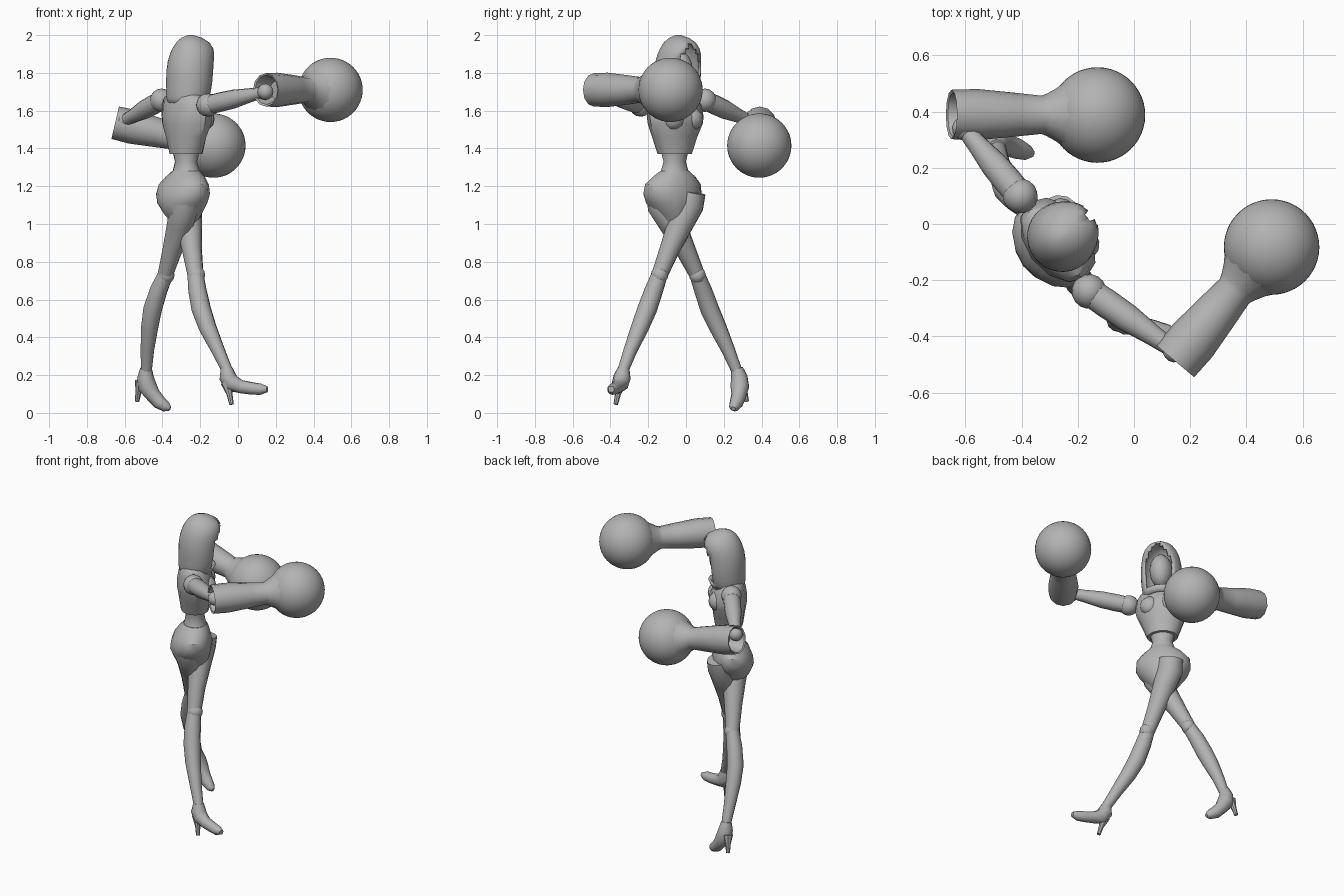
import bpy, bmesh, math
from mathutils import Vector

cube = bpy.data.objects.get("Cube")
if cube:
    bpy.data.objects.remove(cube, do_unlink=True)

GREY = (0.45, 0.45, 0.45, 1)
grey = bpy.data.materials.new("plain_grey")
grey.use_nodes = True
grey.diffuse_color = GREY
grey.node_tree.nodes["Principled BSDF"].inputs["Base Color"].default_value = GREY

# Body directions: the figure is turned towards FACING
FACING = Vector((0.8, 0.6, 0))
SIDE = Vector((0.6, -0.8, 0))
AXIS = Vector((-0.275, -0.06, 0))


def body(side, forward, z):
    return AXIS + SIDE * side + FACING * forward + Vector((0, 0, z))


def finish(name, bm, angle=35):
    bmesh.ops.recalc_face_normals(bm, faces=bm.faces)
    mesh = bpy.data.meshes.new(name)
    bm.to_mesh(mesh)
    bm.free()
    mesh.materials.append(grey)
    ob = bpy.data.objects.new(name, mesh)
    bpy.context.collection.objects.link(ob)
    bpy.ops.object.select_all(action='DESELECT')
    ob.select_set(True)
    bpy.context.view_layer.objects.active = ob
    bpy.ops.object.shade_smooth_by_angle(angle=math.radians(angle))
    return ob


def loft_mesh(rings, sides, across=SIDE, upright=False, caps=True):
    """Skin elliptical rings given as (centre, half width, half depth)."""
    bm = bmesh.new()
    centres = [Vector(r[0]) for r in rings]
    loops = []
    for i, (c, a, b) in enumerate(rings):
        t = centres[min(i + 1, len(rings) - 1)] - centres[max(i - 1, 0)]
        t = Vector((0, 0, 1)) if upright else t.normalized()
        u = (across - t * across.dot(t)).normalized()
        v = t.cross(u)
        loops.append([bm.verts.new(centres[i] + u * a * math.cos(k * math.tau / sides)
                                   + v * b * math.sin(k * math.tau / sides)) for k in range(sides)])
    for lo, hi in zip(loops, loops[1:]):
        for k in range(sides):
            n = (k + 1) % sides
            bm.faces.new((lo[k], lo[n], hi[n], hi[k]))
    if caps:
        bm.faces.new(loops[0])
        bm.faces.new(loops[-1])
    return bm


def limb(name, points, sides=12):
    return finish(name, loft_mesh([(p[:3], p[3], p[3]) for p in points], sides))


def body_loft(name, rows, sides=16):
    return finish(name, loft_mesh([(body(0, f, z), a, b) for z, f, a, b in rows], sides, upright=True))


def ball(name, centre, size, segments=16):
    bm = bmesh.new()
    bmesh.ops.create_uvsphere(bm, u_segments=segments, v_segments=segments // 2, radius=1)
    for v in bm.verts:
        v.co = Vector(centre) + SIDE * v.co.x * size[0] + FACING * v.co.y * size[1] + Vector((0, 0, v.co.z * size[2]))
    return finish(name, bm, 60)


# Torso: (height, forward offset, half width, half depth)
body_loft("corset", [(1.37, 0, .094, .085), (1.46, 0, .13, .098), (1.53, .005, .16, .115), (1.57, .005, .168, .115),
                     (1.63, -.005, .165, .095), (1.67, -.01, .145, .08), (1.70, -.01, .08, .06)], 12)
body_loft("waist", [(1.24, 0, .09, .08), (1.29, 0, .075, .065), (1.33, 0, .062, .057), (1.39, 0, .078, .07)])
body_loft("pelvis", [(1.28, 0, .082, .07), (1.25, -.005, .125, .09), (1.21, -.015, .165, .11), (1.16, -.02, .17, .125),
                     (1.11, -.025, .145, .125), (1.05, -.02, .09, .105), (0.98, -.01, .035, .05)])
body_loft("neck", [(1.65, 0, .06, .055), (1.71, 0, .045, .045), (1.78, .01, .045, .045)])
ball("head", body(0, .035, 1.81), (.07, .085, .11))

# Hood: an egg shaped shell with a pointed opening at the face
hood_rows = [(1.63, .005, .105, .10), (1.67, .012, .117, .112), (1.71, .018, .122, .118), (1.76, .022, .125, .122),
             (1.81, .025, .125, .124), (1.86, .032, .12, .124), (1.90, .04, .112, .12), (1.93, .045, .1, .112),
             (1.96, .045, .08, .093), (1.985, .038, .05, .06), (2.0, .03, .012, .015)]
bm = loft_mesh([(body(0, f, z), a, b) for z, f, a, b in hood_rows], 32, upright=True, caps=False)
bm.faces.new([v for v in bm.verts if v.co.z > 1.995])
opening = []
for face in bm.faces:
    p = face.calc_center_median() - AXIS
    arch = .085 * min(1, (1.965 - p.z) / .13)
    if p.dot(FACING) > .06 and abs(p.dot(SIDE)) < arch and p.z > 1.67:
        opening.append(face)
bmesh.ops.delete(bm, geom=opening, context='FACES')
hood = finish("hood", bm, 50)
shell = hood.modifiers.new("thickness", 'SOLIDIFY')
shell.thickness = .014
shell.offset = -1

# Bust
for label, s in (("left", -1), ("right", 1)):
    ball("bust_" + label, body(s * .062, .072, 1.555), (.062, .055, .06), 12)

# Arms: shoulder, elbow, gauntlet start and ball hand
arms = {
    "right": ((-.16, -.24, 1.63), (.145, -.45, 1.70), (.15, -.485, 1.71), (.49, -.082, 1.71)),
    "left": ((-.405, .10, 1.655), (-.605, .34, 1.545), (-.645, .39, 1.535), (-.13, .388, 1.415)),
}
for label, (shoulder, elbow, start, hand) in arms.items():
    sh, el, st, ha = (Vector(p) for p in (shoulder, elbow, start, hand))
    ball(label + "_shoulder", sh, (.062, .062, .062))
    path = [(0, .05), (.2, .052), (.45, .05), (.75, .037), (1, .03)]
    limb(label + "_upper_arm", [(*sh.lerp(el, t), r) for t, r in path])
    ball(label + "_elbow", el, (.043, .043, .043))
    # Hollow gauntlet flaring into the hand
    d = (ha - st).normalized()
    length = (ha - st).length
    cuff = [(.09, .05), (.0, .078), (-.005, .088), (.09, .091), (length - .30, .078),
            (length - .205, .068), (length - .185, .076), (length - .15, .095), (length - .12, .118)]
    rings = [(st + d * t, r, r) for t, r in cuff]
    up = Vector((0, 0, 1))
    bm = bmesh.new()
    u = (up - d * up.dot(d)).normalized()
    v = d.cross(u)
    sides = 12
    loops = [[bm.verts.new(c + (u * math.cos(k * math.tau / sides) + v * math.sin(k * math.tau / sides)) * r)
              for k in range(sides)] for c, r, _ in rings]
    for lo, hi in zip(loops, loops[1:]):
        for k in range(sides):
            bm.faces.new((lo[k], lo[k - 1], hi[k - 1], hi[k]))
    bm.faces.new(loops[0])
    finish(label + "_gauntlet", bm)
    ball(label + "_ball_hand", ha, (.17, .17, .17), 48)

# Legs: points run from hip to ankle, with a radius each
limb("right_thigh", [(-.285, -.14, 1.17, .075), (-.285, -.125, 1.10, .082), (-.305, -.07, 1.0, .072),
                     (-.345, -.005, .87, .054), (-.385, .06, .73, .041)])
limb("right_calf", [(-.385, .06, .73, .041), (-.42, .09, .65, .047), (-.452, .125, .55, .05),
                    (-.468, .17, .45, .046), (-.48, .225, .33, .036), (-.485, .27, .22, .029)])
limb("left_thigh", [(-.265, .03, 1.17, .075), (-.27, .015, 1.10, .08), (-.26, -.03, 1.0, .07),
                    (-.245, -.085, .87, .054), (-.225, -.14, .73, .043)])
limb("left_calf", [(-.225, -.14, .73, .043), (-.215, -.17, .65, .049), (-.195, -.205, .55, .052),
                   (-.16, -.245, .45, .047), (-.105, -.295, .33, .036), (-.055, -.335, .22, .029)])
ball("right_knee", (-.38, .06, .73), (.043, .046, .046))
ball("left_knee", (-.22, -.14, .73), (.045, .048, .048))

# High heeled shoes
limb("right_shoe", [(-.487, .27, .235, .032), (-.49, .282, .19, .044), (-.48, .285, .14, .05), (-.45, .28, .095, .04),
                    (-.415, .268, .055, .037), (-.38, .255, .032, .028), (-.36, .25, .022, .012)])
limb("right_heel", [(-.515, .295, .165, .032), (-.527, .31, .11, .016), (-.535, .322, .06, .012)], 8)
limb("left_shoe", [(-.06, -.33, .235, .032), (-.055, -.338, .19, .046), (-.03, -.348, .155, .046),
                   (.02, -.362, .138, .036), (.07, -.375, .13, .033), (.12, -.388, .125, .03), (.155, -.396, .125, .016)])
limb("left_heel", [(-.06, -.345, .16, .032), (-.045, -.36, .10, .016), (-.034, -.372, .045, .012)], 8)
